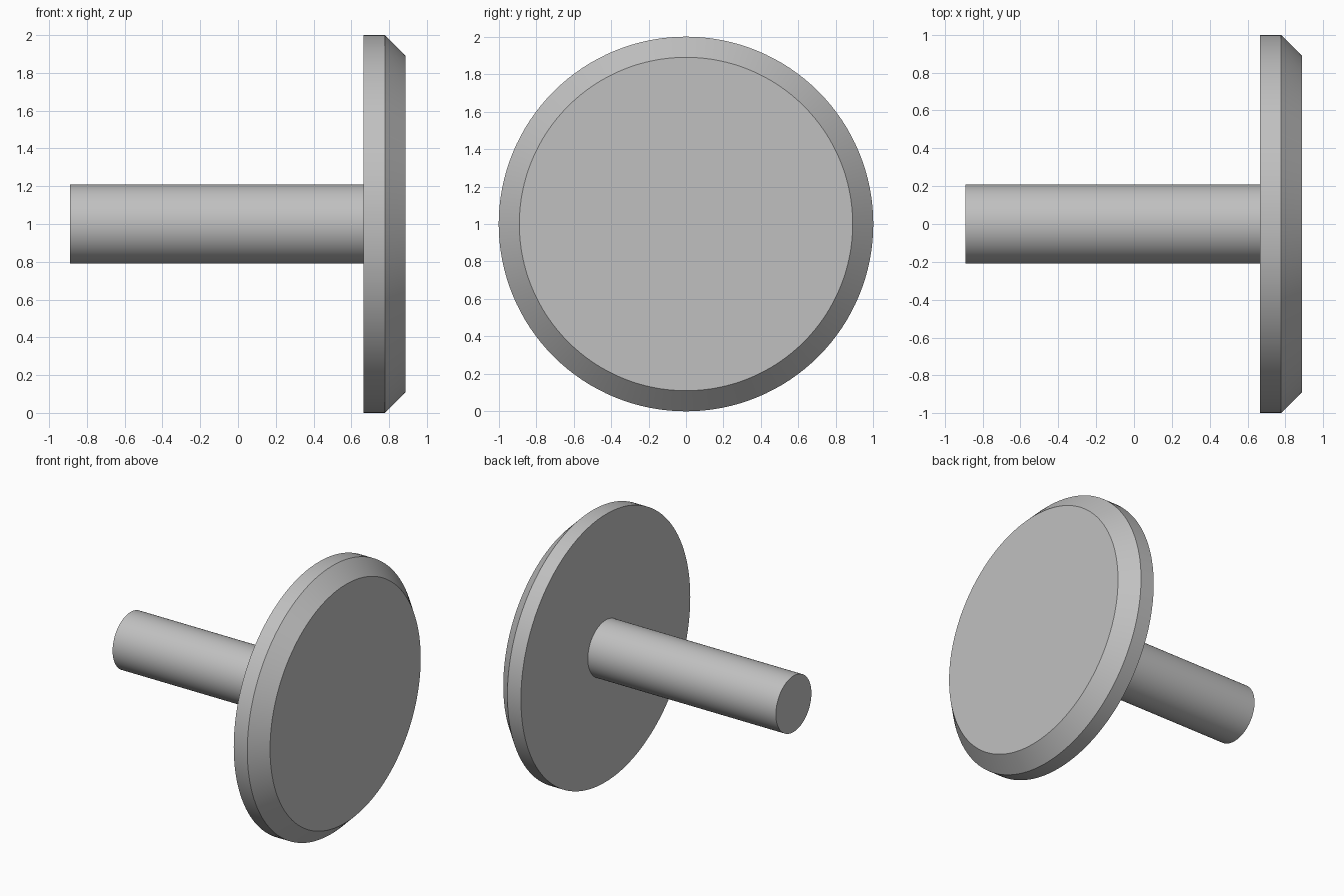
import bpy, bmesh, math
from mathutils import Matrix, Vector

cube = bpy.data.objects.get("Cube")
if cube:
    bpy.data.objects.remove(cube)

# Single plain grey material
grey = bpy.data.materials.new("light_grey")
grey.use_nodes = True
colour = (0.53, 0.53, 0.53, 1.0)
grey.diffuse_color = colour
grey.node_tree.nodes["Principled BSDF"].inputs["Base Color"].default_value = colour


def lathe(name, profile, steps=128):
    """Revolve (x, radius) points around the horizontal axis at z = 1."""
    bm = bmesh.new()
    verts = [bm.verts.new((x, 0, 1 + r)) for x, r in profile]
    edges = [bm.edges.new(pair) for pair in zip(verts, verts[1:])]
    bmesh.ops.spin(bm, geom=verts + edges, cent=(0, 0, 1), axis=(1, 0, 0),
                   angle=math.tau, steps=steps, use_merge=True)
    bmesh.ops.remove_doubles(bm, verts=bm.verts, dist=1e-5)
    # Flat end caps
    rims = [e for e in bm.edges if e.is_boundary]
    bmesh.ops.holes_fill(bm, edges=rims, sides=0)
    bmesh.ops.recalc_face_normals(bm, faces=bm.faces)
    mesh = bpy.data.meshes.new(name)
    bm.to_mesh(mesh)
    bm.free()
    mesh.materials.append(grey)
    obj = bpy.data.objects.new(name, mesh)
    bpy.context.collection.objects.link(obj)
    bpy.ops.object.select_all(action='DESELECT')
    obj.select_set(True)
    bpy.context.view_layer.objects.active = obj
    bpy.ops.object.shade_smooth_by_angle(angle=math.radians(30))
    return obj


# Round shaft, seated against the back of the disc
lathe("shaft", [(-0.89, 0.21), (0.67, 0.21)])

# Wide disc with a chamfered outer face
lathe("chamfered_disc", [(0.665, 1.0), (0.777, 1.0), (0.888, 0.89)])
